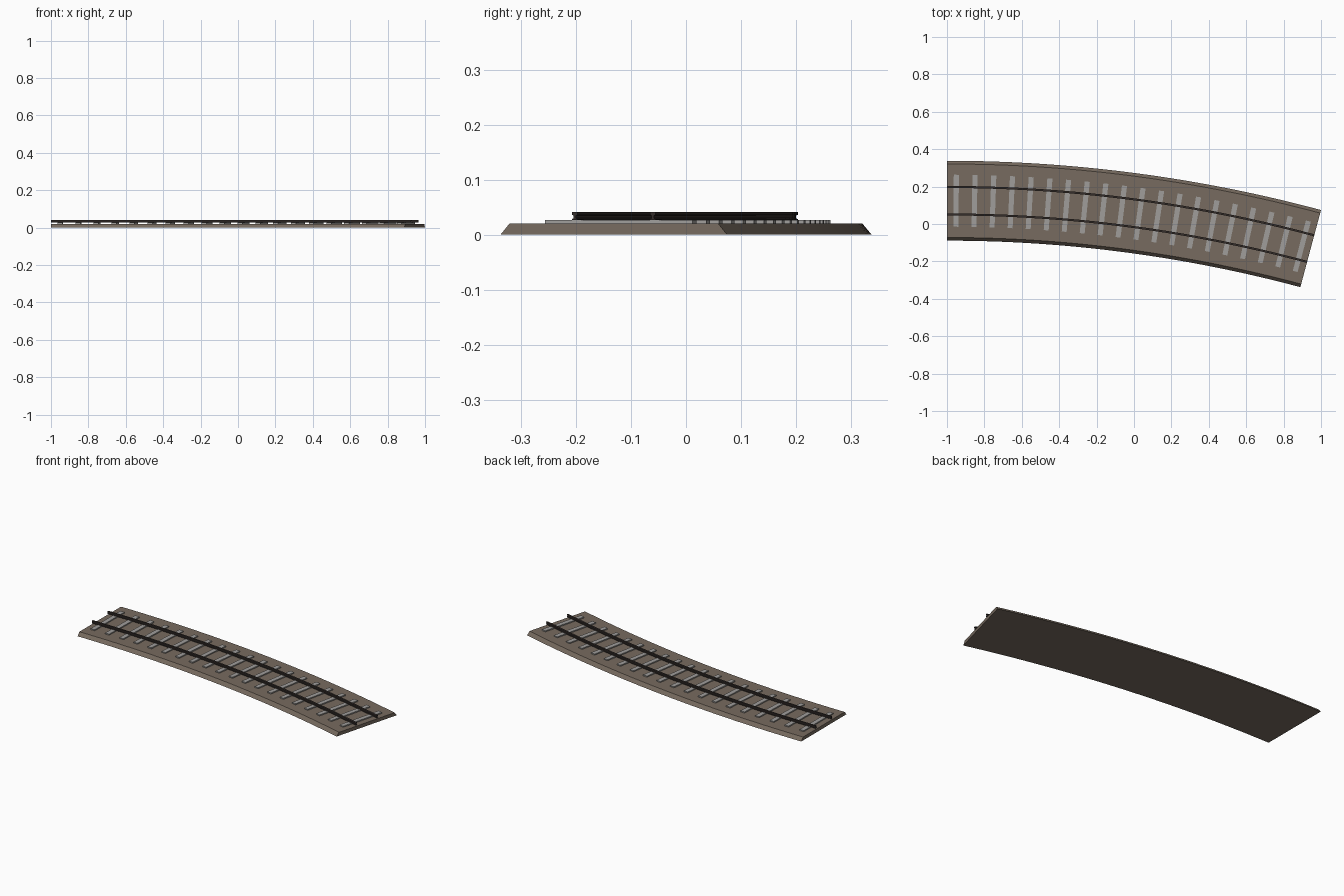
import bpy, bmesh, math

if "Cube" in bpy.data.objects:
    bpy.data.objects.remove(bpy.data.objects["Cube"])

R_OUT, R_IN = 7.727, 7.300          # edges of the ballast bed
R_MID = (R_OUT + R_IN) / 2
CY = 0.338 - R_OUT                  # arc centre (x = -1)
SWEEP = math.radians(15)
SEGMENTS = 32
SLEEPERS = 20


def material(name, rgb):
    m = bpy.data.materials.new(name)
    m.diffuse_color = (*rgb, 1)
    m.use_nodes = True
    m.node_tree.nodes["Principled BSDF"].inputs["Base Color"].default_value = m.diffuse_color
    return m


gravel = material("gravel brown", (0.185, 0.147, 0.115))
concrete = material("sleeper grey", (0.35, 0.34, 0.33))
steel = material("dark rail", (0.035, 0.027, 0.024))


def place(r, a, z):
    return (-1 + r * math.sin(a), CY + r * math.cos(a), z)


def sweep(name, profile, a0, a1, steps, mat):
    """Sweep a closed (radius, z) profile along the arc and cap the ends."""
    bm = bmesh.new()
    rings = []
    for i in range(steps + 1):
        a = a0 + (a1 - a0) * i / steps
        rings.append([bm.verts.new(place(r, a, z)) for r, z in profile])
    n = len(profile)
    for p, q in zip(rings, rings[1:]):
        for j in range(n):
            k = (j + 1) % n
            bm.faces.new((p[j], p[k], q[k], q[j]))
    bm.faces.new(rings[0])
    bm.faces.new(rings[-1])
    bmesh.ops.recalc_face_normals(bm, faces=bm.faces)
    me = bpy.data.meshes.new(name)
    bm.to_mesh(me)
    bm.free()
    me.materials.append(mat)
    ob = bpy.data.objects.new(name, me)
    bpy.context.collection.objects.link(ob)
    return ob


# Ballast bed with sloping shoulders
sweep("ballast_bed", [(R_IN, 0), (R_OUT, 0), (R_OUT - 0.017, 0.0205),
                      (R_IN + 0.017, 0.0205)], 0, SWEEP, SEGMENTS, gravel)

# Sleepers: evenly spaced straight bars
half = 0.0135 / R_MID
for i in range(SLEEPERS):
    a = SWEEP * (i + 0.5) / SLEEPERS
    sweep(f"sleeper_{i + 1}", [(R_MID - 0.139, 0.019), (R_MID + 0.139, 0.019),
                               (R_MID + 0.139, 0.027), (R_MID - 0.139, 0.027)],
          a - half, a + half, 1, concrete)

# Rails: foot, web and head
side = [(0.0055, 0.0265), (0.0055, 0.0285), (0.002, 0.030), (0.002, 0.035),
        (0.0055, 0.036), (0.0055, 0.041)]
rail = side + [(-x, z) for x, z in reversed(side)]
for name, off in (("outer_rail", 0.0735), ("inner_rail", -0.0735)):
    sweep(name, [(R_MID + off + x, z) for x, z in rail], 0, SWEEP, SEGMENTS, steel)
